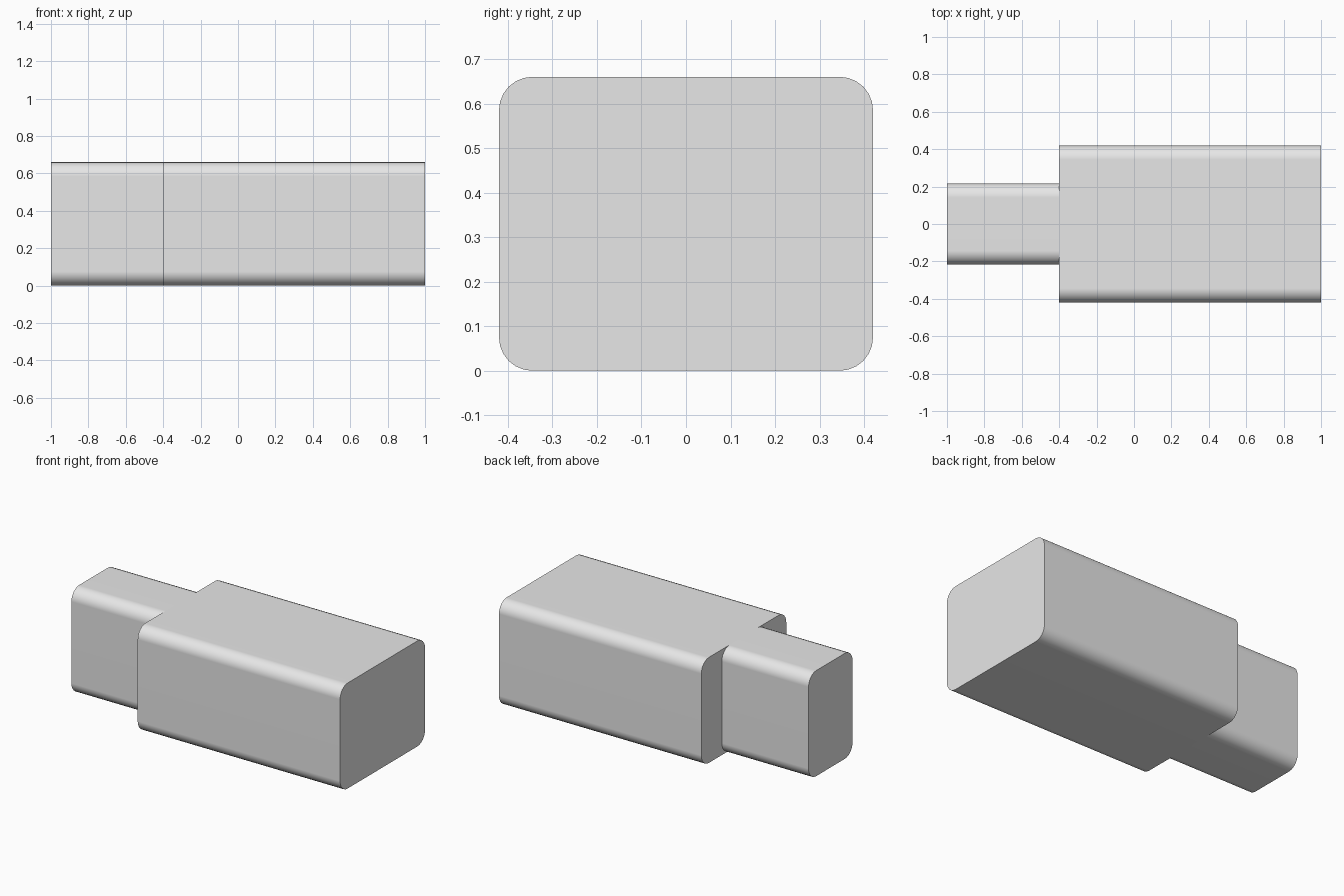
import bpy
import bmesh
import math
from mathutils import Matrix

HEIGHT = 0.66
RADIUS = 0.075
STEP_X = -0.4

cube = bpy.data.objects.get("Cube")
if cube:
    bpy.data.objects.remove(cube, do_unlink=True)

# Single plain grey finish
grey = bpy.data.materials.new("plain_grey")
grey.use_nodes = True
colour = (0.8, 0.8, 0.8, 1)
grey.diffuse_color = colour
grey.node_tree.nodes["Principled BSDF"].inputs["Base Color"].default_value = colour


def rounded_bar(name, x0, x1, width):
    """Box along x whose four long edges are rounded."""
    bm = bmesh.new()
    bmesh.ops.create_cube(bm, size=1)
    bm.transform(Matrix.Translation(((x0 + x1) / 2, 0, HEIGHT / 2))
                 @ Matrix.Diagonal((x1 - x0, width, HEIGHT, 1)))
    long_edges = [e for e in bm.edges
                  if abs(e.verts[0].co.x - e.verts[1].co.x) > 0.1]
    bmesh.ops.bevel(bm, geom=long_edges, offset=RADIUS, segments=6,
                    profile=0.5, affect='EDGES')
    # Smooth sides, crisp end rims
    for f in bm.faces:
        f.smooth = True
    for e in bm.edges:
        e.smooth = e.calc_face_angle(0) < math.radians(40)
    mesh = bpy.data.meshes.new(name)
    bm.to_mesh(mesh)
    bm.free()
    mesh.materials.append(grey)
    obj = bpy.data.objects.new(name, mesh)
    bpy.context.collection.objects.link(obj)
    # Keep the flat sides evenly shaded beside the rounded edges
    weighted = obj.modifiers.new("weighted_normals", 'WEIGHTED_NORMAL')
    weighted.keep_sharp = True
    return obj


# Wide main block and the narrower block butted against its end
rounded_bar("main_block", STEP_X, 1, 0.84)
rounded_bar("narrow_block", -1, STEP_X, 0.435)
